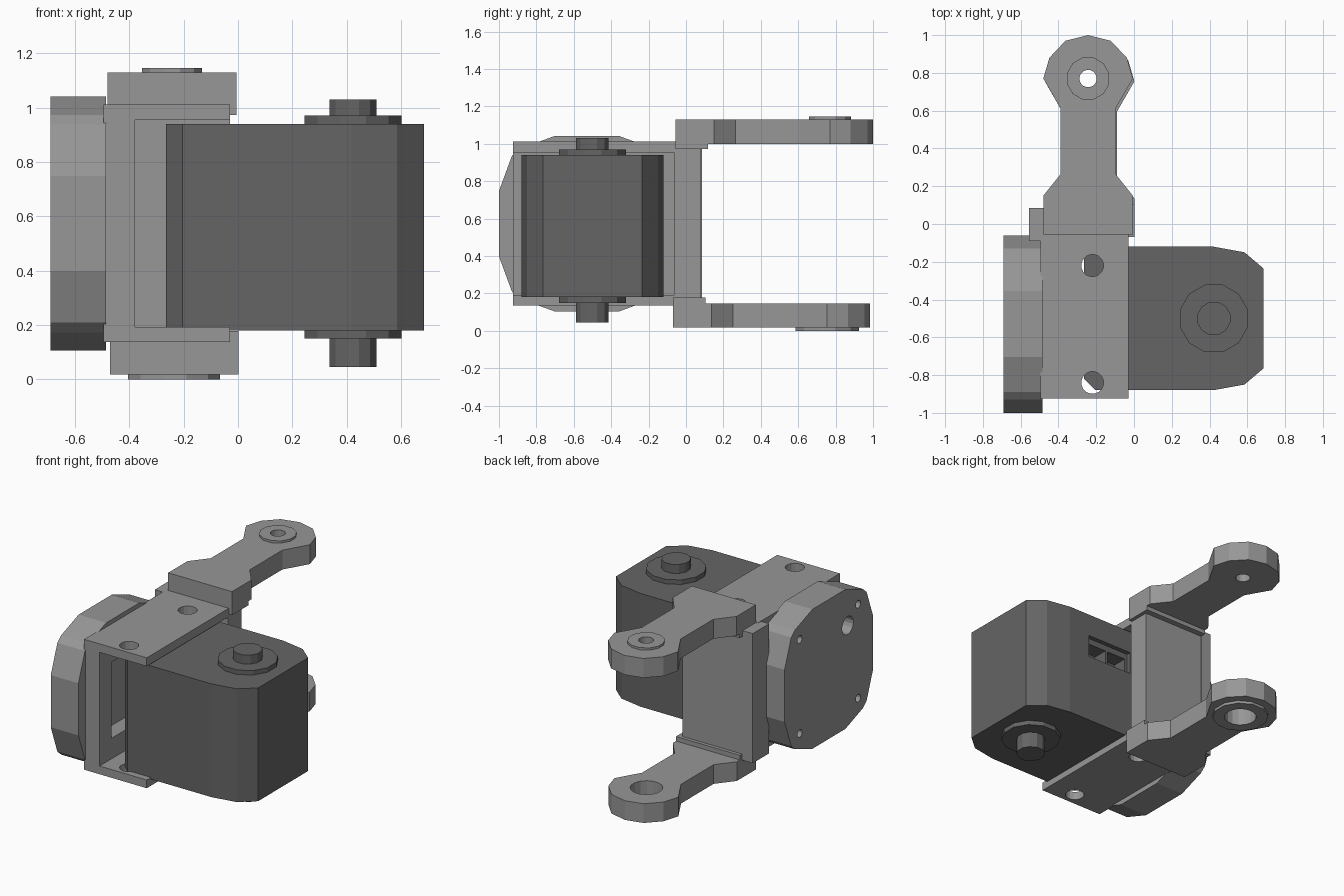
import bpy, math
from mathutils import Vector

cube = bpy.data.objects.get("Cube")
if cube:
    bpy.data.objects.remove(cube, do_unlink=True)


def material(name, value):
    m = bpy.data.materials.new(name)
    m.use_nodes = True
    col = (value, value, value, 1)
    m.diffuse_color = col
    bsdf = next(n for n in m.node_tree.nodes if n.type == 'BSDF_PRINCIPLED')
    bsdf.inputs["Base Color"].default_value = col
    return m


GRAY = material("bracket_gray", 0.31)
DARK = material("motor_dark_gray", 0.13)


def prism(name, outline, lo, hi, mat, axis='Z'):
    """Extrude an outline along z (points are x, y) or along x (points are y, z)."""
    n = len(outline)
    place = (lambda p, h: (p[0], p[1], h)) if axis == 'Z' else (lambda p, h: (h, p[0], p[1]))
    verts = [place(p, h) for h in (lo, hi) for p in outline]
    faces = [tuple(reversed(range(n))), tuple(range(n, 2 * n))]
    faces += [(i, (i + 1) % n, n + (i + 1) % n, n + i) for i in range(n)]
    mesh = bpy.data.meshes.new(name)
    mesh.from_pydata(verts, [], faces)
    mesh.materials.append(mat)
    ob = bpy.data.objects.new(name, mesh)
    bpy.context.collection.objects.link(ob)
    return ob


def box(name, x, y, z, mat):
    return prism(name, [(x[0], y[0]), (x[1], y[0]), (x[1], y[1]), (x[0], y[1])], *z, mat)


def disc(name, centre, r, lo, hi, mat, axis='Z', sides=12):
    ring = [(centre[0] + r * math.cos(math.tau * (i + .5) / sides),
             centre[1] + r * math.sin(math.tau * (i + .5) / sides)) for i in range(sides)]
    return prism(name, ring, lo, hi, mat, axis)


def cut(ob, *cutters):
    """Subtract the cutters from ob, then remove them."""
    for c in cutters:
        c.hide_render = True
        mod = ob.modifiers.new("cut", 'BOOLEAN')
        mod.operation, mod.solver, mod.object = 'DIFFERENCE', 'EXACT', c
        bpy.context.view_layer.objects.active = ob
        bpy.ops.object.modifier_apply(modifier=mod.name)
        bpy.data.objects.remove(c, do_unlink=True)


# Side cover: a symmetric many-sided plate with screw holes and a cable hole
quarter = [(.47, .175), (.40, .365), (.36, .40), (.175, .468)]
cy, cz = -.53, .573
outline = [(cy + a, cz + b) for a, b in quarter]
outline += [(cy - a, cz + b) for a, b in reversed(quarter)]
outline += [(cy - a, cz - b) for a, b in quarter]
outline += [(cy + a, cz - b) for a, b in reversed(quarter)]
cover = prism("side_cover", outline, -.69, -.485, GRAY, 'X')
for y in (-.84, -.22):
    for z in (.26, .89):
        cut(cover, disc("screw_cutter", (y, z), .026, -.8, -.55, GRAY, 'X'))
cut(cover, disc("cable_cutter", (-.73, .79), .06, -.8, -.52, GRAY, 'X', 16))

# U-shaped bracket: side wall with a window, and two drilled flanges
wall = box("bracket_side_wall", (-.495, -.38), (-.925, -.06), (.15, 1.0), GRAY)
cut(wall, box("window_cutter", (-.6, -.3), (-.80, -.26), (.33, .84), GRAY))
for name, z in (("top_flange", (.955, 1.012)), ("bottom_flange", (.137, .192))):
    flange = box(name, (-.495, -.03), (-.925, -.055), z, GRAY)
    for y in (-.84, -.22):
        cut(flange, disc("hole_cutter", (-.22, y), .059, z[0] - .1, z[1] + .1, GRAY, sides=16))

# Back wall with its projecting rib
box("back_wall", (-.49, -.03), (-.065, .08), (.14, 1.008), GRAY)
box("back_wall_rib", (-.555, -.48), (-.09, .085), (.14, 1.01), GRAY)

# Fork arms: half outline mirrored about the arm's centre line
half = [(.237, -.055), (.237, .15), (.145, .265), (.145, .61), (.237, .77),
        (.205, .88), (.12, .97)]


def arm(name, cx, dy, z, step_z, step_y, boss_r, boss_z, hole_r):
    pts = [(cx + a, b + dy) for a, b in half] + [(cx, 1.0 + dy)]
    pts += [(cx - a, b + dy) for a, b in reversed(half)]
    body = prism(name + "_arm", pts, *z, GRAY)
    box(name + "_arm_step", (cx - .237, cx + .237), (-.055 + dy, step_y), step_z, GRAY)
    centre = (cx, .77 + dy)
    boss = disc(name + "_arm_boss", centre, boss_r, *boss_z, GRAY)
    for part in (body, boss):
        cut(part, disc("bore_cutter", centre, hole_r, -.2, 1.4, GRAY, sides=16))


arm("top", -.243, 0, (1.0, 1.13), (.972, 1.001), .118, .115, (1.13, 1.145), .046)
arm("bottom", -.235, -.015, (.018, .147), (.146, .178), .103, .175, (0, .018), .10)

# Motor body with rounded outer end and chamfered inner corners
my = -.5
side = [(.685, .265), (.585, .35), (.42, .38), (-.205, .38), (-.265, .32)]
outline = [(x, my + d) for x, d in side] + [(x, my - d) for x, d in reversed(side)]
motor = prism("motor_body", outline, .18, .94, DARK)

# Cable sockets in the back of the motor
cut(motor, box("recess_cutter", (-.07, .265), (-.15, -.05), (.64, .79), DARK))
for x in (-.05, .108):
    cut(motor, box("socket_cutter", (x, x + .14), (-.25, -.1), (.66, .75), DARK))

# Output collars and shafts above and below the motor
for name, collar, shaft in (("top", (.94, .97), (.97, 1.03)),
                            ("bottom", (.15, .18), (.045, .15))):
    disc(name + "_collar", (.423, my), .185, *collar, DARK)
    disc(name + "_shaft", (.423, my), .09, *shaft, DARK)
